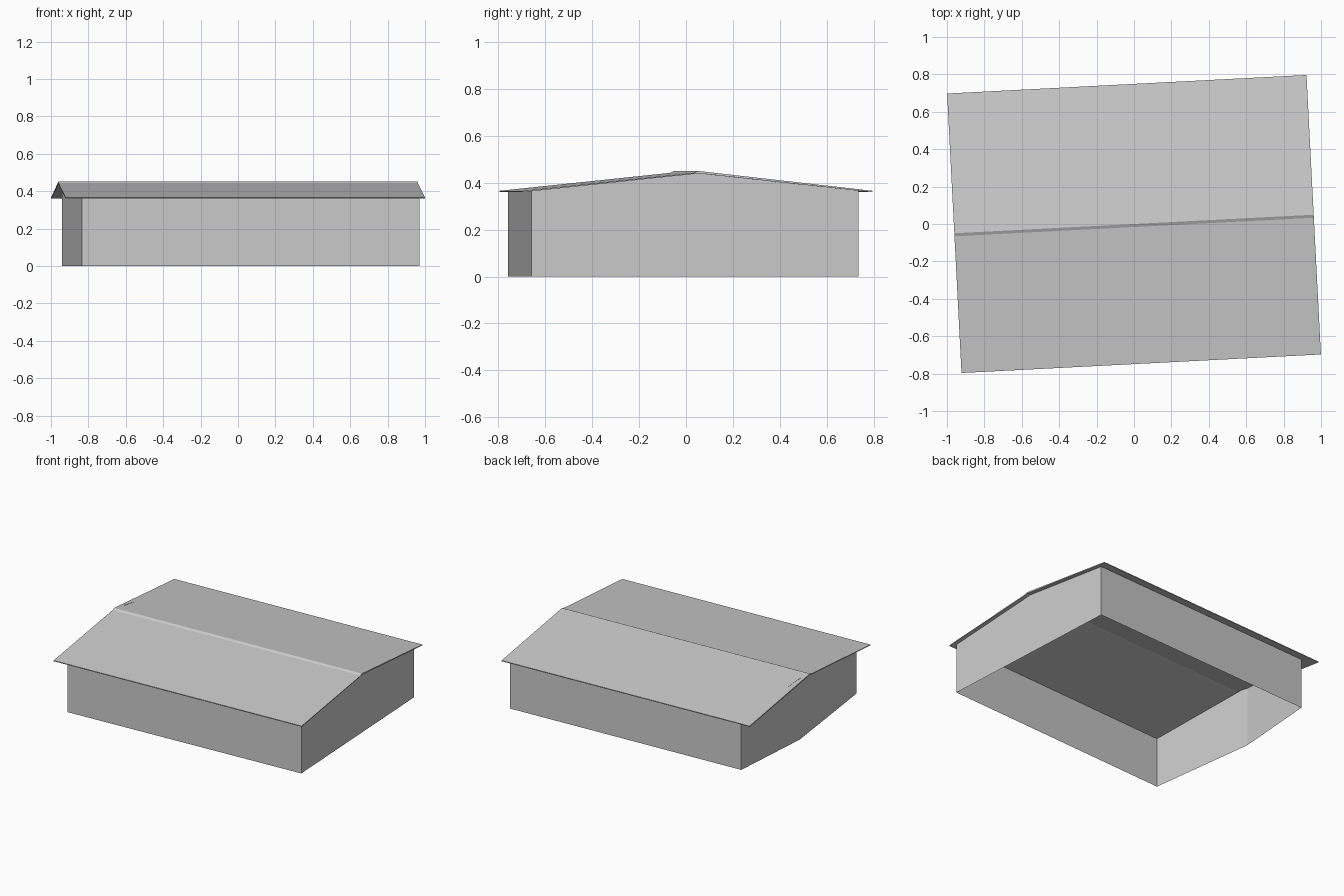
import bpy
from math import sin, cos, radians
from mathutils import Vector

cube = bpy.data.objects.get("Cube")
if cube:
    bpy.data.objects.remove(cube, do_unlink=True)

TURN = radians(2.95)
EAVE, RIDGE = 0.36, 0.443
HALF_LEN, HALF_DEPTH = 0.962, 0.748

grey = bpy.data.materials.new("plain grey")
grey.use_nodes = True
colour = (0.6, 0.6, 0.6, 1)
grey.diffuse_color = colour
grey.node_tree.nodes["Principled BSDF"].inputs["Base Color"].default_value = colour


def add_part(name, verts, faces):
    mesh = bpy.data.meshes.new(name)
    mesh.from_pydata(verts, [], faces)
    mesh.materials.append(grey)
    mesh.update()
    obj = bpy.data.objects.new(name, mesh)
    bpy.context.collection.objects.link(obj)
    return obj


def under_roof(x, y):
    """Height of the roof underside above a ground point."""
    across = abs(y * cos(TURN) - x * sin(TURN))
    return RIDGE - (RIDGE - EAVE) * across / HALF_DEPTH


# Roof: thin gable profile with a small lip at the ridge, run along its length
profile = [(-HALF_DEPTH, EAVE), (-HALF_DEPTH, EAVE + 0.006), (-0.016, RIDGE),
           (0, RIDGE + 0.008), (HALF_DEPTH, EAVE + 0.006), (HALF_DEPTH, EAVE),
           (0, RIDGE - 0.002), (-0.016, RIDGE - 0.005)]
n = len(profile)
verts = [(x, y, z) for x in (-HALF_LEN, HALF_LEN) for y, z in profile]
faces = [(i, i + n, (i + 1) % n + n, (i + 1) % n) for i in range(n)]
# End caps, split into quads along the slab
for a, b, c, d in ((0, 1, 2, 7), (2, 3, 6, 7), (3, 4, 5, 6)):
    faces += [(a, b, c, d), (d + n, c + n, b + n, a + n)]
roof = add_part("roof", verts, faces)
roof.rotation_euler.z = TURN

# Walls: single sheets, open below, left end bent outwards at its peak
front_a, front_b = Vector((-0.835, -0.76)), Vector((0.97, -0.66))
back_a, back_b = Vector((-0.895, 0.645)), Vector((0.898, 0.735))
peak_a = Vector((-0.94, 0.04))
peak_b = front_b.lerp(back_b, 0.51)
outline = [front_a, front_b, peak_b, back_b, back_a, peak_a]
tops = [RIDGE if p in (peak_a, peak_b) else under_roof(p.x, p.y) for p in outline]
m = len(outline)
verts = [(p.x, p.y, 0) for p in outline]
verts += [(p.x, p.y, z) for p, z in zip(outline, tops)]
faces = [(i, (i + 1) % m, (i + 1) % m + m, i + m) for i in range(m)]
add_part("walls", verts, faces)
